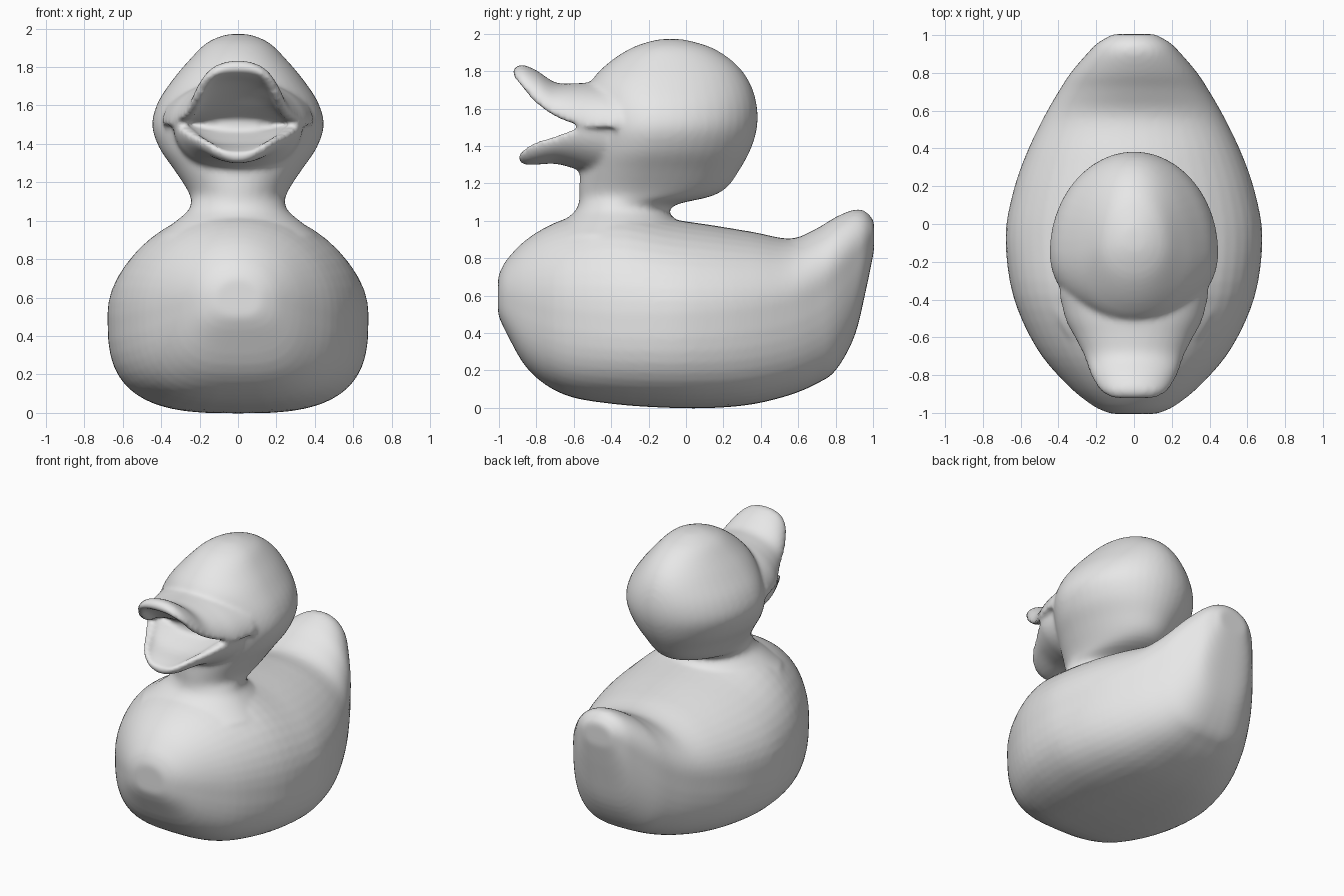
import bpy
import bmesh
from math import sin, cos, pi, copysign

cube = bpy.data.objects.get("Cube")
if cube:
    bpy.data.objects.remove(cube, do_unlink=True)

# One plain vinyl colour
grey = bpy.data.materials.new("plain_grey")
grey.use_nodes = True
grey.diffuse_color = (0.8, 0.8, 0.8, 1)
grey.node_tree.nodes["Principled BSDF"].inputs["Base Color"].default_value = (0.8, 0.8, 0.8, 1)

SIDES = 48


def spow(v, p):
    return copysign(abs(v) ** p, v)


def refine(rows, steps=4):
    """Smoothly interpolate extra stations between the given ones."""
    out = []
    for i in range(len(rows) - 1):
        a, b = rows[max(i - 1, 0)], rows[i]
        c, d = rows[i + 1], rows[min(i + 2, len(rows) - 1)]
        for s in range(steps):
            t = s / steps
            out.append([q + t * (r - p) / 2
                        + t * t * (2 * p - 5 * q + 4 * r - w) / 2
                        + t ** 3 * (3 * q - p - 3 * r + w) / 2
                        for p, q, r, w in zip(a, b, c, d)])
    out.append(list(rows[-1]))
    return out


def loft(name, rows, section):
    """Skin a closed shell through the cross-section of every station."""
    bm = bmesh.new()
    rings = [[bm.verts.new(p) for p in section(*row)] for row in refine(rows)]
    for lower, upper in zip(rings, rings[1:]):
        for i in range(len(lower)):
            j = (i + 1) % len(lower)
            bm.faces.new((lower[i], lower[j], upper[j], upper[i]))
    bm.faces.new(rings[0])
    bm.faces.new(rings[-1])
    bmesh.ops.recalc_face_normals(bm, faces=bm.faces)
    mesh = bpy.data.meshes.new(name)
    bm.to_mesh(mesh)
    bm.free()
    mesh.materials.append(grey)
    obj = bpy.data.objects.new(name, mesh)
    bpy.context.collection.objects.link(obj)
    return obj


def body_section(y, bottom, top, width, waist):
    """Round above the widest line, boxy and flat below it."""
    pts = []
    for i in range(SIDES):
        a = 2 * pi * i / SIDES
        p = 1.0 if sin(a) >= 0 else 0.66
        reach = top - waist if sin(a) >= 0 else waist - bottom
        pts.append((width * spow(cos(a), p), y, waist + reach * spow(sin(a), p)))
    return pts


def head_section(z, front, back, width):
    """Egg shape, widest a little ahead of the middle."""
    mid = front + 0.42 * (back - front)
    pts = []
    for i in range(SIDES):
        a = 2 * pi * i / SIDES
        reach = back - mid if sin(a) >= 0 else mid - front
        pts.append((width * cos(a), mid + reach * sin(a), z))
    return pts


def bill_section(y, width, edge, outer, inner):
    """Thick arch; it turns into a dish when outer lies below edge."""
    n = SIDES // 2
    arc = [pi * i / n for i in range(n + 1)]
    shell = [(width * cos(a), y, edge + (outer - edge) * sin(a)) for a in arc]
    lining = [(0.8 * width * cos(a), y, edge + (inner - edge) * sin(a)) for a in reversed(arc)]
    return shell + lining


# Body with raised tail: y, bottom, top, half width, height of widest line
body = loft("body", [
    (-1.005, .50, .70, .12, .60), (-.96, .40, .79, .22, .59),
    (-.84, .20, .91, .365, .56), (-.65, .07, 1.01, .52, .53),
    (-.38, .02, 1.07, .64, .51), (-.08, .0, 1.01, .68, .51),
    (.15, .0, .975, .645, .52), (.36, .02, .94, .575, .54),
    (.56, .07, .905, .48, .58), (.70, .13, .96, .40, .64),
    (.80, .20, 1.02, .335, .72), (.90, .38, 1.06, .25, .82),
    (.96, .62, 1.05, .19, .88), (1.005, .84, 1.0, .11, .93),
], body_section)

# Head and neck: z, front, back, half width
head = loft("head", [
    (.92, -.74, .02, .42), (1.0, -.65, -.05, .32), (1.05, -.595, -.09, .262),
    (1.09, -.575, -.04, .245), (1.13, -.57, .13, .25), (1.18, -.57, .22, .275),
    (1.27, -.565, .285, .335), (1.38, -.55, .345, .41), (1.5, -.54, .38, .447),
    (1.62, -.535, .378, .415), (1.74, -.51, .34, .335), (1.84, -.42, .265, .25),
    (1.92, -.30, .15, .17), (1.96, -.19, .03, .09), (1.972, -.12, -.04, .03),
], head_section)

# Bill halves: y, half width, edge height, outer height, inner height
upper_bill = loft("upper_bill", [
    (-.36, .40, 1.50, 1.74, 1.51), (-.50, .365, 1.50, 1.74, 1.52),
    (-.60, .315, 1.52, 1.735, 1.57), (-.70, .265, 1.56, 1.74, 1.65),
    (-.80, .23, 1.63, 1.805, 1.72), (-.88, .18, 1.72, 1.835, 1.755),
    (-.925, .11, 1.775, 1.81, 1.78),
], bill_section)
lower_bill = loft("lower_bill", [
    (-.38, .34, 1.50, 1.20, 1.48), (-.52, .335, 1.50, 1.25, 1.47),
    (-.60, .305, 1.485, 1.28, 1.44), (-.70, .25, 1.45, 1.305, 1.40),
    (-.80, .19, 1.42, 1.30, 1.38), (-.86, .135, 1.39, 1.30, 1.365),
    (-.895, .07, 1.36, 1.32, 1.355),
], bill_section)

# Fuse the parts into one softly blended skin
bpy.ops.object.select_all(action='DESELECT')
for part in (body, head, upper_bill, lower_bill):
    part.select_set(True)
bpy.context.view_layer.objects.active = body
bpy.ops.object.join()
body.name = "duck"
skin = body.modifiers.new("skin", 'REMESH')
skin.mode = 'VOXEL'
skin.voxel_size = 0.016
skin.use_smooth_shade = True
soften = body.modifiers.new("soften", 'SMOOTH')
soften.factor = 0.5
soften.iterations = 6
